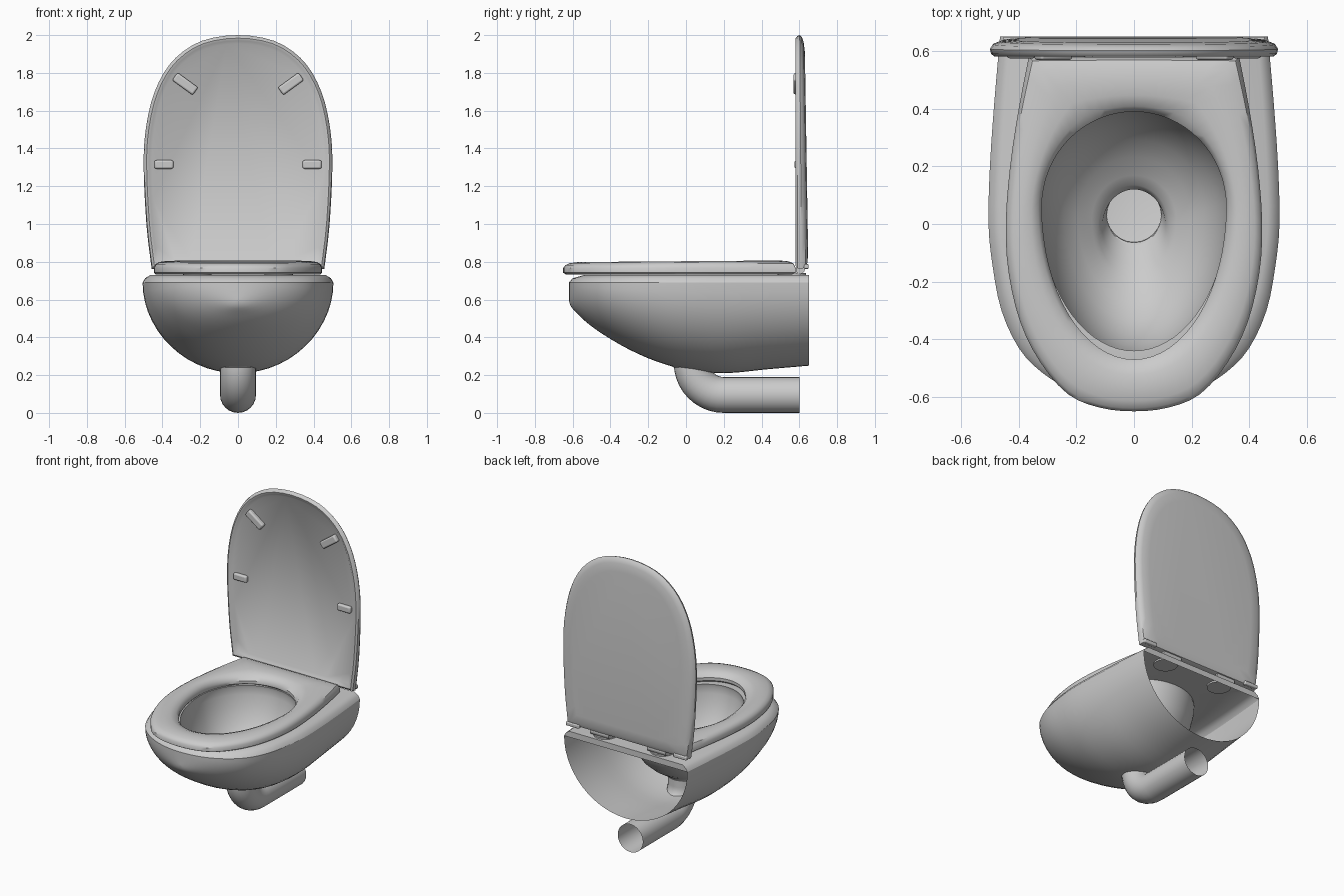
import bpy, bmesh, math
from mathutils import Vector

if "Cube" in bpy.data.objects:
    bpy.data.objects.remove(bpy.data.objects["Cube"])


def finish(obj, angle=40):
    bpy.ops.object.select_all(action='DESELECT')
    obj.select_set(True)
    bpy.context.view_layer.objects.active = obj
    bpy.ops.object.shade_smooth_by_angle(angle=math.radians(angle))


def loft(name, loops, closed=True, wrap=False, caps=False, angle=40):
    """Skin a list of equally long point loops."""
    bm = bmesh.new()
    rows = [[bm.verts.new(p) for p in lp] for lp in loops]
    n = len(rows[0])
    pairs = list(zip(rows, rows[1:])) + ([(rows[-1], rows[0])] if wrap else [])
    for a, b in pairs:
        for i in range(n if closed else n - 1):
            j = (i + 1) % n
            bm.faces.new((a[i], a[j], b[j], b[i]))
    if caps:
        bm.faces.new(rows[0])
        bm.faces.new(rows[-1])
    bmesh.ops.remove_doubles(bm, verts=bm.verts, dist=0.0005)
    bmesh.ops.recalc_face_normals(bm, faces=bm.faces)
    me = bpy.data.meshes.new(name)
    bm.to_mesh(me)
    bm.free()
    obj = bpy.data.objects.new(name, me)
    bpy.context.collection.objects.link(obj)
    finish(obj, angle)
    return obj


def spline(pts, n=3):
    """Catmull-Rom through pts; the first point lies on the mirror line."""
    p = [Vector(q) for q in pts]
    first = p[1].copy()
    first.x = -first.x
    p = [first] + p + [2 * p[-1] - p[-2]]
    out = []
    for a, b, c, d in zip(p, p[1:], p[2:], p[3:]):
        for k in range(n):
            t = k / n
            out.append(0.5 * (2 * b + (c - a) * t + (2 * a - 5 * b + 4 * c - d) * t * t
                              + (3 * b - a - 3 * c + d) * t ** 3))
    return out + [p[-2]]


def to_centre(half, n=5):
    """Straight edge from the last point back to the mirror line."""
    e = half[-1]
    return half + [Vector((e.x * (1 - k / n), *e[1:])) for k in range(1, n + 1)]


def mirrored(half):
    return half + [Vector((-p.x, *p[1:])) for p in half[-2:0:-1]]


def egg(m, w, front, back, cy=0.06):
    """Half egg opening, front to back."""
    out = []
    for i in range(m):
        t = math.pi * i / (m - 1)
        r = front if t < math.pi / 2 else back
        out.append(Vector((w * math.sin(t), cy - r * math.cos(t), 0)))
    return out


# outer hull: (half width, y, bottom z) from nose to open back
stations = spline([(0, -.62, .60), (.11, -.61, .565), (.22, -.575, .525), (.32, -.515, .47),
                   (.40, -.43, .41), (.46, -.30, .335), (.49, -.15, .27), (.505, 0, .23),
                   (.50, .2, .21), (.485, .42, .23), (.465, .65, .25)])
sections = []
for w, y, zb in stations:
    sections.append([(w * math.cos(math.pi * k / 28), y,
                      .69 - (.69 - zb) * math.sin(math.pi * k / 28)) for k in range(29)])
loft("outer_hull", sections, closed=False)

# rim and inner basin
outer = mirrored(to_centre([Vector((s.x, s.y, 0)) for s in stations]))
m = len(outer) // 2 + 1
hole = mirrored(egg(m, .325, .50, .34))
loops = []
for sx, sy, z in [(1, 1, .69), (.975, .97, .712), (.92, .87, .73)]:
    loops.append([(p.x * sx, p.y * (sy if p.y < 0 else 1), z) for p in outer])
for s, z in [(1, .73), (1.01, .71), (1.0, .67), (.95, .59), (.87, .51), (.75, .44),
             (.60, .385), (.45, .345)]:
    loops.append([(p.x * s, -.02 * (1 - s) + p.y * s, z) for p in hole])
for rx, ry, cy, z in [(.125, .155, -.02, .325), (.11, .13, -.01, .30), (.095, .095, .03, .24)]:
    loops.append([(p.x, p.y, z) for p in mirrored(egg(m, rx, ry, ry, cy))])
loft("rim_and_basin", loops)

# drain pipe with a 90 degree elbow and open end
frames = [(0, (0, .03, .33))]
for k in range(11):
    a = math.pi / 2 * k / 10
    frames.append((a, (0, .2 - .17 * math.cos(a), .265 - .17 * math.sin(a))))
frames.append((math.pi / 2, (0, .6, .095)))
rings = []
for a, c in frames:
    radial = Vector((0, -math.cos(a), -math.sin(a)))
    rings.append([Vector(c) + .095 * (Vector((math.cos(t), 0, 0)) + radial * math.sin(t))
                  for t in [math.tau * i / 24 for i in range(24)]])
loft("drain_pipe", rings)

# seat ring
half = to_centre(spline([(0, -.65, 0), (.12, -.637, 0), (.23, -.59, 0), (.325, -.48, 0),
                         (.395, -.34, 0), (.435, -.17, 0), (.445, 0, 0), (.43, .2, 0),
                         (.40, .40, 0), (.365, .58, 0)]))
seat_out = mirrored(half)
seat_in = mirrored(egg(len(half), .32, .53, .33))
loops = []
for k, z in [(.08, .733), (0, .742), (0, .768), (.06, .787), (.2, .798), (.45, .803),
             (.7, .801), (.9, .788), (1, .765), (1, .745), (.93, .733)]:
    tilt = .008 if z > .78 else 0
    loops.append([(*o.lerp(i, k).xy, z + tilt * o.lerp(i, k).y) for o, i in zip(seat_out, seat_in)])
loft("seat", loops, wrap=True)

# raised lid: rear panel, rounded edge, raised lip, recessed front panel
lid = mirrored(to_centre(spline([(0, 2.0, 0), (.19, 1.97, 0), (.33, 1.88, 0), (.42, 1.75, 0),
                                 (.475, 1.58, 0), (.50, 1.35, 0), (.485, 1.0, 0),
                                 (.457, .762, 0)])))
loops = []
for d, y, slope in [(.09, .628, .02), (.035, .622, .022), (.01, .613, .02), (0, .602, .01),
                    (.004, .590, 0), (.016, .581, 0), (.03, .585, 0), (.045, .597, 0)]:
    loop = []
    for p in lid:
        z = 1.38 + (p.y - 1.38) * (1 - d / .62)
        loop.append((p.x * (1 - d / .5), y + slope * (2 - z) / 1.24, z))
    loops.append(loop)
loft("lid", loops, caps=True)


def block(name, loc, size, rot=0, bevel=.01):
    bpy.ops.mesh.primitive_cube_add(size=1, location=loc, rotation=(0, rot, 0))
    o = bpy.context.object
    o.name = name
    o.scale = size
    bpy.ops.object.transform_apply(location=False, rotation=False, scale=True)
    mod = o.modifiers.new("round", 'BEVEL')
    mod.width, mod.segments = bevel, 3
    finish(o)


def cylinder(name, loc, r, depth, rot=(0, 0, 0)):
    bpy.ops.mesh.primitive_cylinder_add(vertices=24, radius=r, depth=depth,
                                        location=loc, rotation=rot)
    bpy.context.object.name = name
    finish(bpy.context.object)


# bumpers on the lid and hinges at the back of the seat
for side, s in (("left", -1), ("right", 1)):
    block(f"lower_bumper_{side}", (s * .392, .589, 1.315), (.10, .028, .045))
    block(f"upper_bumper_{side}", (s * .28, .587, 1.742), (.135, .036, .05), -s * math.radians(36))
    cylinder(f"hinge_plate_{side}", (s * .215, .56, .73), .075, .02)
    cylinder(f"hinge_barrel_{side}", (s * .215, .605, .76), .024, .14, (0, math.pi / 2, 0))
    block(f"hinge_mount_{side}", (s * .215, .59, .745), (.09, .06, .04), 0, .008)
    block(f"hinge_stop_{side}", (s * .405, .637, .775), (.10, .024, .025), 0, .006)
